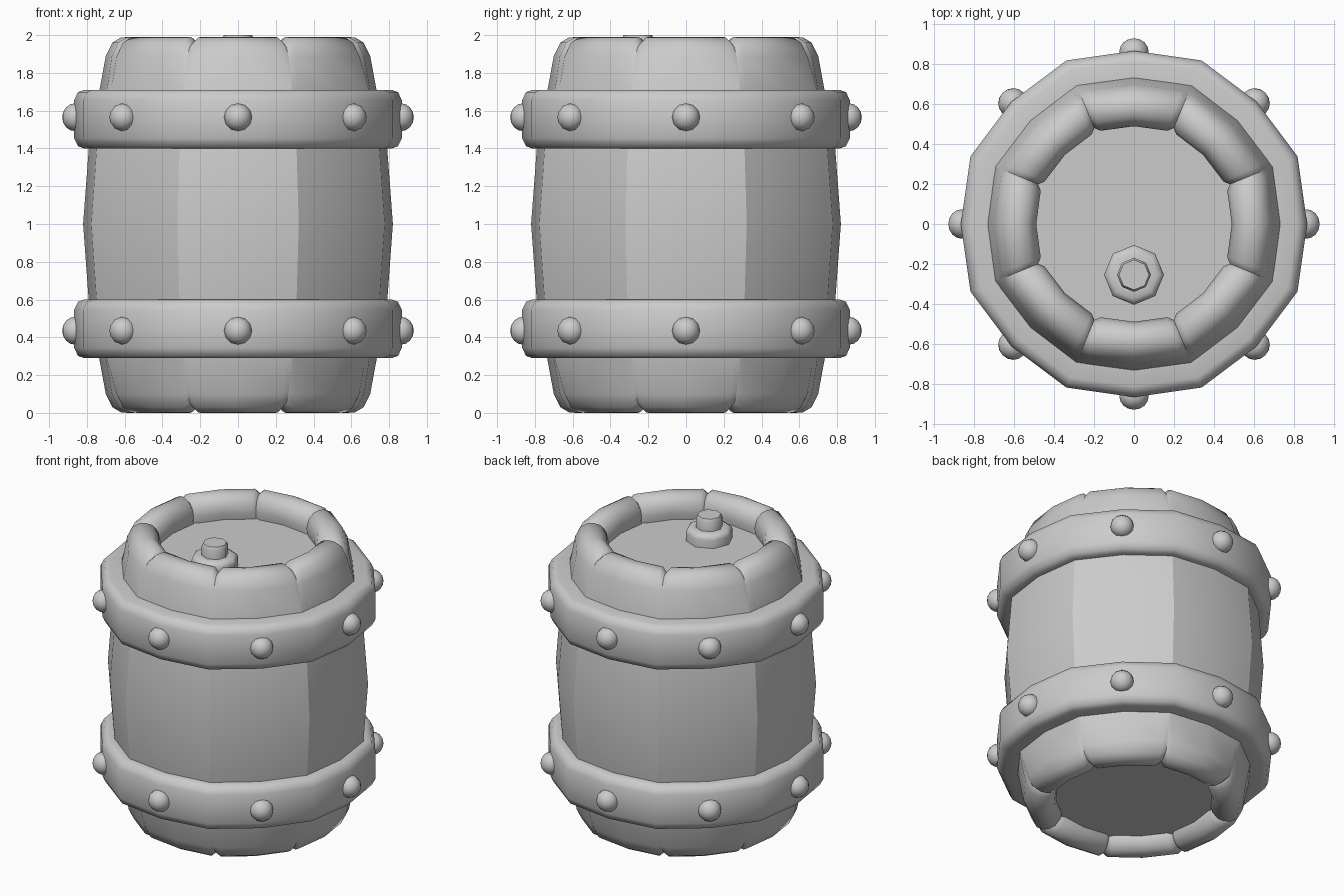
import bpy, bmesh
from math import sin, cos, pi, radians
from mathutils import Matrix, Vector

old = bpy.data.objects.get("Cube")
if old:
    bpy.data.objects.remove(old)

grey = bpy.data.materials.new("plain_grey")
grey.use_nodes = True
GREY = (0.6, 0.6, 0.6, 1)
grey.diffuse_color = GREY
grey.node_tree.nodes["Principled BSDF"].inputs["Base Color"].default_value = GREY


def finish(name, bm, angle=40):
    bmesh.ops.recalc_face_normals(bm, faces=bm.faces)
    me = bpy.data.meshes.new(name)
    bm.to_mesh(me)
    bm.free()
    me.materials.append(grey)
    ob = bpy.data.objects.new(name, me)
    bpy.context.collection.objects.link(ob)
    bpy.ops.object.select_all(action="DESELECT")
    ob.select_set(True)
    bpy.context.view_layer.objects.active = ob
    bpy.ops.object.shade_smooth_by_angle(angle=radians(angle))
    return ob


def skin(bm, columns, closed_row=False, closed=False):
    """Quads between neighbouring columns of points."""
    cols = [[bm.verts.new(p) for p in c] for c in columns]
    pairs = list(zip(cols, cols[1:])) + ([(cols[-1], cols[0])] if closed else [])
    for a, b in pairs:
        n = len(a)
        for i in range(n if closed_row else n - 1):
            j = (i + 1) % n
            bm.faces.new((a[i], b[i], b[j], a[j]))
    return cols


def lathe(name, profile, sides, centre=(0, 0), corner=1.0, cap=False, angle=40):
    """Spin a profile; odd columns are widened by the corner factor."""
    bm = bmesh.new()
    cols = []
    for k in range(sides):
        a, f = 2 * pi * k / sides, (corner if k % 2 else 1)
        cols.append([(centre[0] + r * f * cos(a), centre[1] + r * f * sin(a), z)
                     for r, z in profile])
    cols = skin(bm, cols, closed_row=not cap, closed=True)
    if cap:
        bm.faces.new([c[0] for c in cols])
        bm.faces.new([c[-1] for c in cols])
    return finish(name, bm, angle)


CORNER = 1.025

# Staves: eight planks with rounded, slightly notched ends
half = [(0.51, 1.80), (0.49, 1.88), (0.505, 1.94), (0.54, 1.98), (0.58, 1.99),
        (0.62, 1.987), (0.665, 1.96), (0.70, 1.89), (0.735, 1.70), (0.79, 1.40)]
outline = half + [(0.82, 1.0)] + [(r, 1.99 - z) for r, z in reversed(half)]


def pinch(r, z):
    """Pull the plank corners in at both ends."""
    for end in (1.85, 0.14):
        if abs(z - end) < 0.15 and abs(z - 1) > 0.84:
            return r + (0.6 - r) * 0.16, z + (end - z) * 0.22
    return r, z


def plank_column(t):
    """One column of a plank; t runs from -1 to 1 across its width."""
    pts = []
    h = pi / 8
    for r, z in outline:
        if abs(t) == 1:
            r, z = pinch(r, z)
        mid = Vector((r, 0, z))
        edge = Vector((r * CORNER * cos(h), r * CORNER * sin(h) * (1 if t > 0 else -1), z))
        pts.append(mid.lerp(edge, abs(t)))
    return pts


bm = bmesh.new()
for k in range(8):
    turn = Matrix.Rotation(k * pi / 4, 3, "Z")
    skin(bm, [[turn @ p for p in plank_column(t)] for t in (-1, -0.87, 0, 0.87, 1)])
finish("staves", bm, 50)

# Lid and base boards, set into the ends
lathe("lid", [(0.55, 1.83), (0.55, 1.79)], 16, cap=True)
lathe("base", [(0.55, 0.13), (0.55, 0.09)], 16, cap=True)

# Hoops with rounded edges and their rivets
upper = [(0.70, 0.155), (0.815, 0.155), (0.847, 0.143), (0.868, 0.10)]
hoop = upper + [(r, -h) for r, h in reversed(upper)]
for name, zc in (("upper", 1.555), ("lower", 0.445)):
    lathe(name + "_hoop", [(r, zc + h) for r, h in hoop], 16, corner=1.022, angle=50)
    zr = 1.565 if name == "upper" else 0.435
    bm = bmesh.new()
    for k in range(8):
        place = (Matrix.Rotation(k * pi / 4, 4, "Z")
                 @ Matrix.Translation((0.862, 0, zr))
                 @ Matrix.Rotation(pi / 2, 4, "Y")
                 @ Matrix.Diagonal((1, 1, 0.93, 1)))
        bmesh.ops.create_uvsphere(bm, u_segments=12, v_segments=8, radius=0.074, matrix=place)
    finish(name + "_rivets", bm, 60)

# Bung: wide collar with a small plug
SPOT = (0, -0.255)
lathe("bung_collar", [(0.15, 1.82), (0.15, 1.885), (0.143, 1.905), (0.12, 1.918), (0.08, 1.918)],
      8, SPOT, cap=True, angle=50)
lathe("bung_plug", [(0.085, 1.90), (0.085, 1.98), (0.075, 2.0)], 8, SPOT, cap=True, angle=50)
